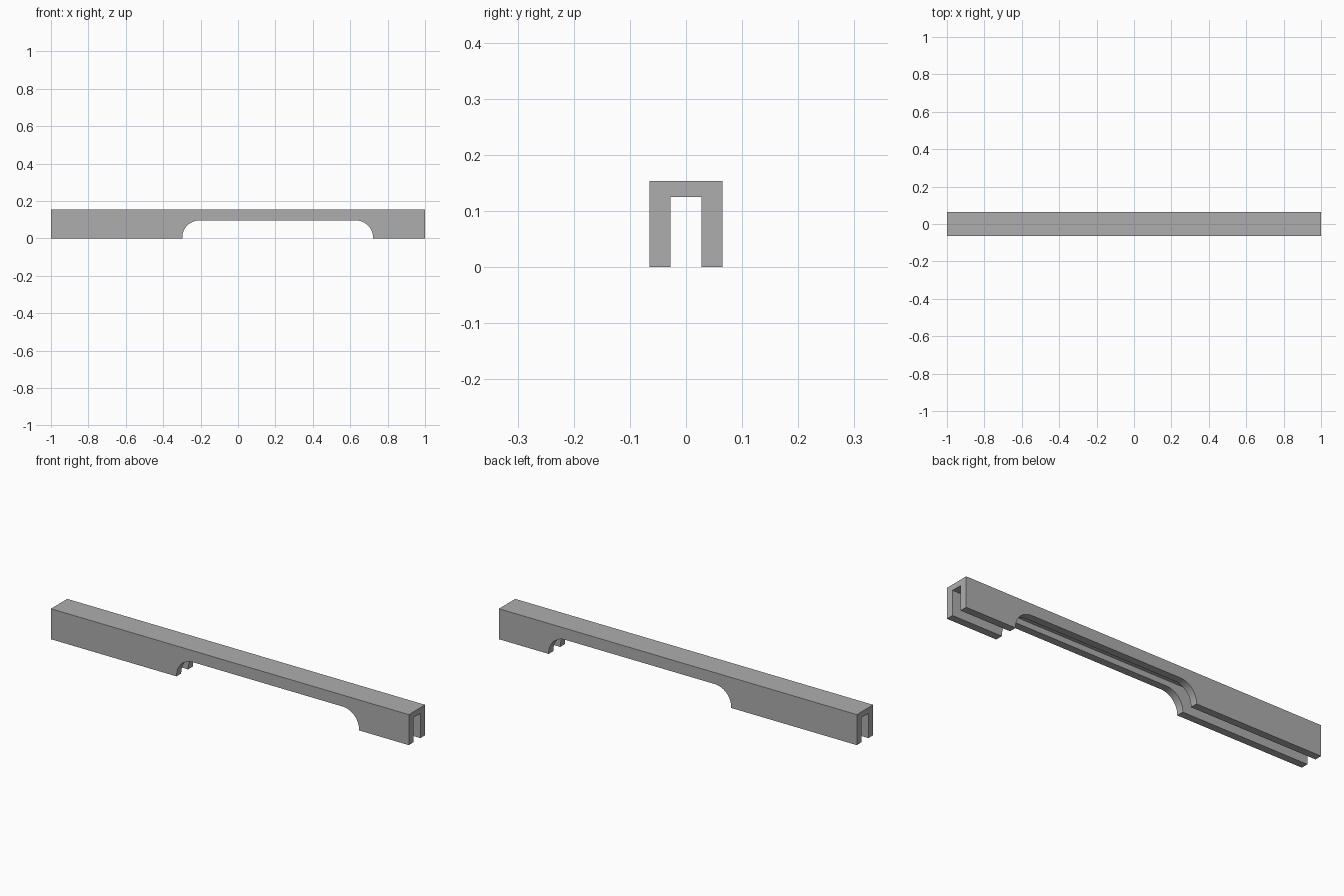
import bpy, bmesh
from math import sin, cos, pi

default = bpy.data.objects.get("Cube")
if default:
    bpy.data.objects.remove(default, do_unlink=True)

HEIGHT, HALF_W = 0.154, 0.065
SLOT_HALF, SLOT_TOP = 0.0275, 0.125
NOTCH_L, NOTCH_R, NOTCH_TOP, RADIUS = -0.298, 0.722, 0.096, 0.092

grey = bpy.data.materials.new("plain grey")
grey.use_nodes = True
colour = (0.42, 0.42, 0.42, 1)
grey.diffuse_color = colour
grey.node_tree.nodes["Principled BSDF"].inputs["Base Color"].default_value = colour


def extrude_profile(name, points, offset):
    """Closed solid made by sweeping a planar outline along an offset."""
    bm = bmesh.new()
    face = bm.faces.new([bm.verts.new(p) for p in points])
    swept = bmesh.ops.extrude_face_region(bm, geom=[face])["geom"]
    verts = [g for g in swept if isinstance(g, bmesh.types.BMVert)]
    bmesh.ops.translate(bm, verts=verts, vec=offset)
    bmesh.ops.recalc_face_normals(bm, faces=bm.faces[:])
    mesh = bpy.data.meshes.new(name)
    bm.to_mesh(mesh)
    bm.free()
    mesh.materials.append(grey)
    obj = bpy.data.objects.new(name, mesh)
    bpy.context.collection.objects.link(obj)
    return obj


# Channel bar: inverted U section along x
half = [(HALF_W, HEIGHT), (HALF_W, 0), (SLOT_HALF, 0), (SLOT_HALF, SLOT_TOP)]
section = half + [(-y, z) for y, z in reversed(half)]
bar = extrude_profile("channel_bar", [(-1, y, z) for y, z in section], (2, 0, 0))

# Notch cutter: rounded upper corners, passes through both walls
outline = [(NOTCH_R, -0.1), (NOTCH_L, -0.1)]
for cx, start in ((NOTCH_L + RADIUS, pi), (NOTCH_R - RADIUS, pi / 2)):
    for i in range(17):
        a = start - i * pi / 32
        outline.append((cx + RADIUS * cos(a), NOTCH_TOP - RADIUS + RADIUS * sin(a)))
cutter = extrude_profile("notch_cutter", [(x, -0.2, z) for x, z in outline], (0, 0.4, 0))
cutter.hide_render = True

# Cut the notch and bake the result
cut = bar.modifiers.new("notch", "BOOLEAN")
cut.operation, cut.solver, cut.object = "DIFFERENCE", "EXACT", cutter
bpy.ops.object.select_all(action="DESELECT")
bpy.context.view_layer.objects.active = bar
bar.select_set(True)
bpy.ops.object.modifier_apply(modifier=cut.name)
bpy.data.objects.remove(cutter, do_unlink=True)
bpy.ops.object.shade_smooth_by_angle(angle=pi / 6)
